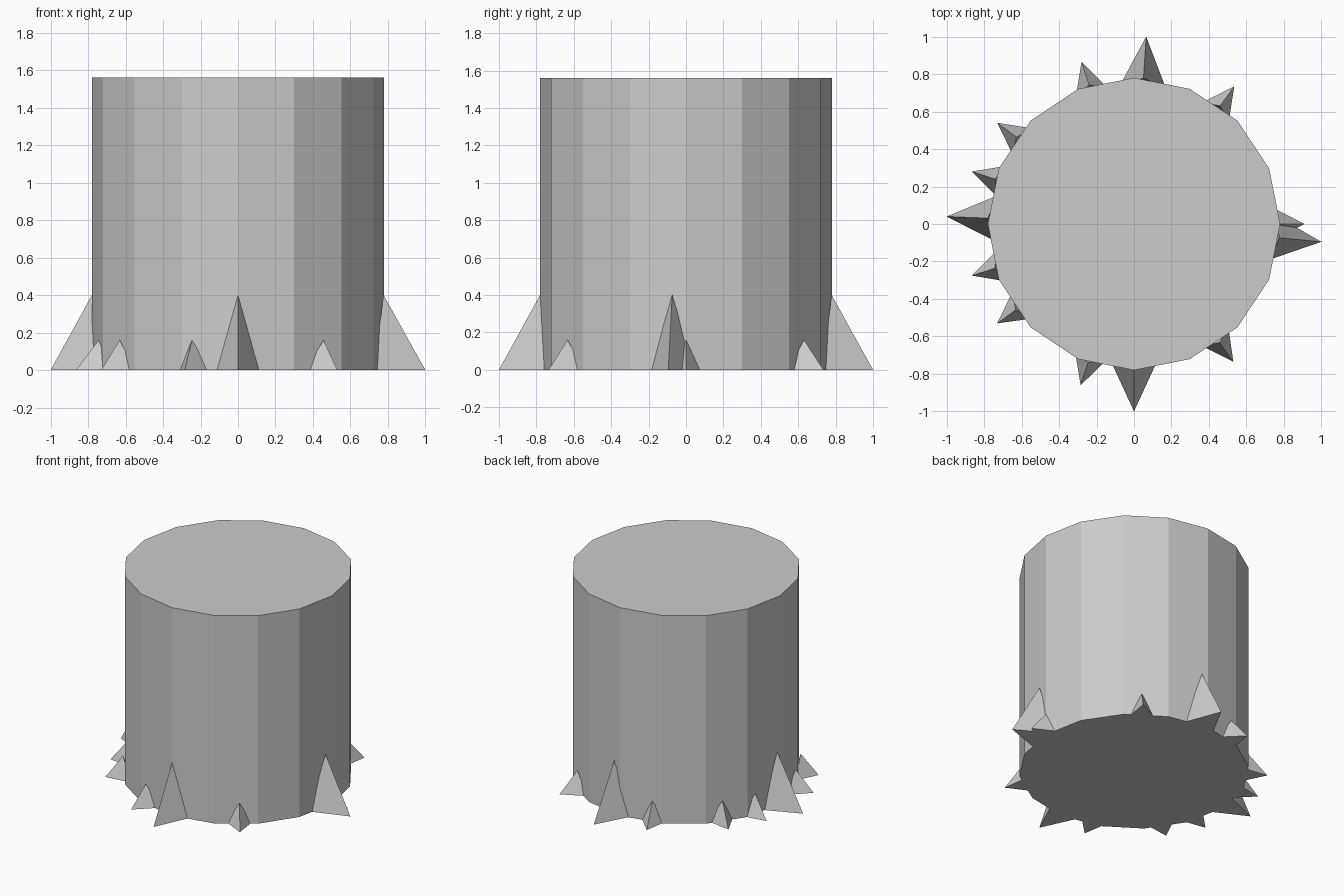
import bpy
import bmesh
from math import atan2, cos, sin, hypot

cube = bpy.data.objects.get("Cube")
if cube:
    bpy.data.objects.remove(cube, do_unlink=True)

SIDES, RADIUS, HEIGHT = 16, 0.78, 1.56

# Single grey material
grey = bpy.data.materials.new("plain grey")
grey.use_nodes = True
colour = (0.6, 0.6, 0.6, 1)
grey.diffuse_color = colour
grey.node_tree.nodes["Principled BSDF"].inputs["Base Color"].default_value = colour


def finish(name, bm):
    bmesh.ops.recalc_face_normals(bm, faces=bm.faces)
    mesh = bpy.data.meshes.new(name)
    bm.to_mesh(mesh)
    bm.free()
    mesh.materials.append(grey)
    obj = bpy.data.objects.new(name, mesh)
    bpy.context.collection.objects.link(obj)
    return obj


def root(name, tip, half_width, height):
    """Pyramid root: floor tip pointing outward, apex on the trunk wall."""
    angle, reach = atan2(tip[1], tip[0]), hypot(*tip)

    def place(r, side, z):
        return (r * cos(angle) - side * sin(angle),
                r * sin(angle) + side * cos(angle), z)

    bm = bmesh.new()
    outer = bm.verts.new(place(reach, 0, 0))
    left = bm.verts.new(place(0.74, half_width, 0))
    right = bm.verts.new(place(0.74, -half_width, 0))
    apex = bm.verts.new(place(RADIUS, 0, height))
    for face in ((outer, left, right), (outer, left, apex),
                 (outer, right, apex), (left, right, apex)):
        bm.faces.new(face)
    return finish(name, bm)


# Trunk: faceted cylinder standing on the floor
bm = bmesh.new()
bmesh.ops.create_cone(bm, cap_ends=True, segments=SIDES, radius1=RADIUS,
                      radius2=RADIUS, depth=HEIGHT)
bmesh.ops.translate(bm, verts=bm.verts, vec=(0, 0, HEIGHT / 2))
finish("trunk", bm)

# Large roots, one near each compass direction
large_tips = [(0, -1), (1, -0.095), (0.065, 1), (-1, 0.04)]
for i, tip in enumerate(large_tips):
    root(f"large_root_{i + 1}", tip, 0.12, 0.4)

# Small roots between them
small_tips = [(0.91, 0), (0.535, 0.735), (-0.28, 0.865), (-0.73, 0.54),
              (-0.865, 0.28), (-0.865, -0.275), (-0.73, -0.53),
              (-0.285, -0.86), (0.53, -0.735)]
for i, tip in enumerate(small_tips):
    root(f"small_root_{i + 1}", tip, 0.087, 0.16)
